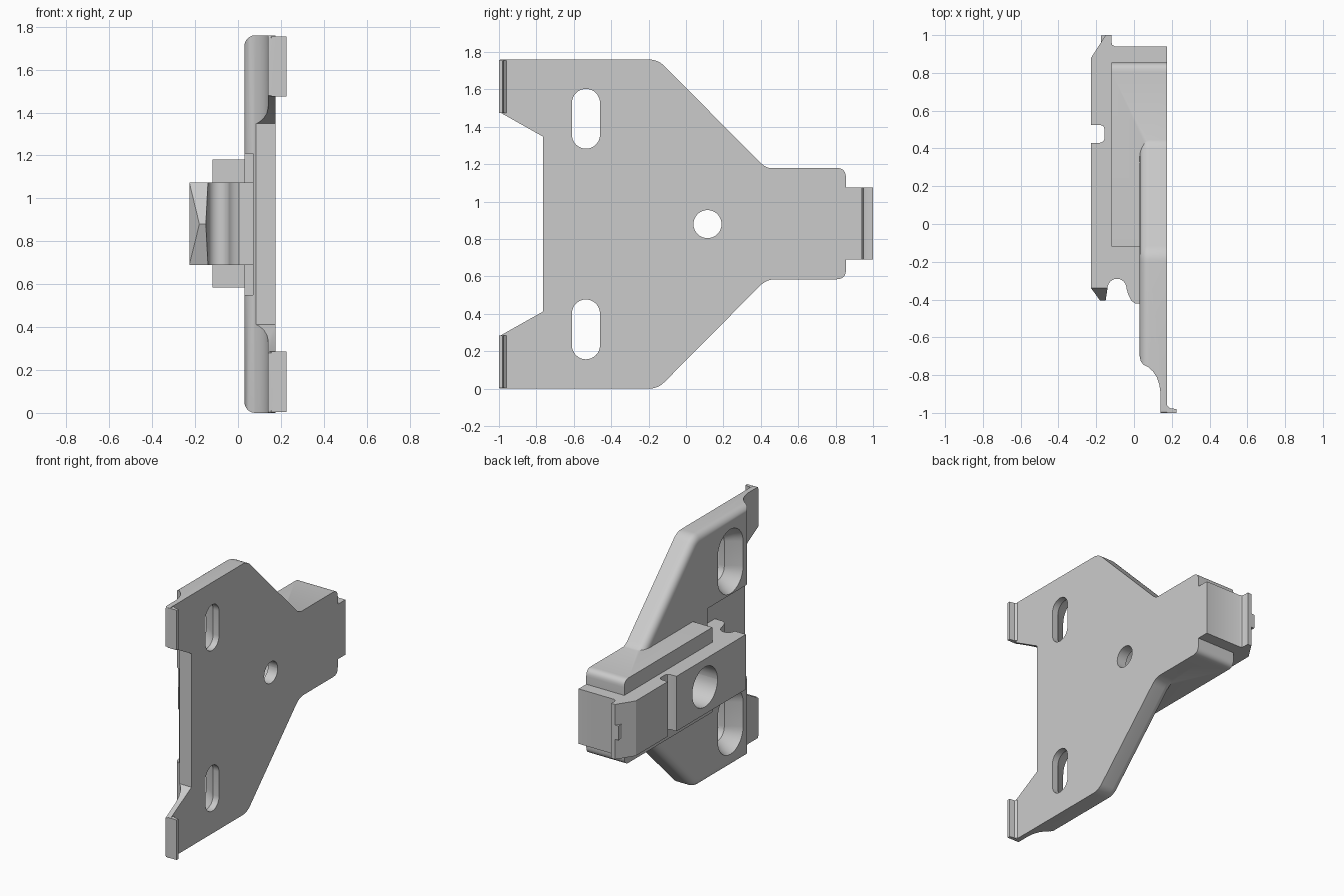
import bpy, bmesh, math
from mathutils import Vector

if "Cube" in bpy.data.objects:
    bpy.data.objects.remove(bpy.data.objects["Cube"])

MID = 0.88          # mirror height
BACK = 0.175        # flat back face


def finish(name, bm):
    bmesh.ops.recalc_face_normals(bm, faces=bm.faces)
    me = bpy.data.meshes.new(name)
    bm.to_mesh(me)
    bm.free()
    ob = bpy.data.objects.new(name, me)
    bpy.context.collection.objects.link(ob)
    return ob


def loft(name, rings, bevel=None):
    """Skin equal-length rings of 3D points; bevel = (edge test, width)."""
    bm = bmesh.new()
    vs = [[bm.verts.new(p) for p in r] for r in rings]
    n = len(vs[0])
    for a, b in zip(vs, vs[1:]):
        for i in range(n):
            bm.faces.new((a[i], a[(i + 1) % n], b[(i + 1) % n], b[i]))
    bm.faces.new(vs[0])
    bm.faces.new(vs[-1])
    bmesh.ops.recalc_face_normals(bm, faces=bm.faces)
    if bevel:
        es = [e for e in bm.edges if bevel[0](e)]
        bmesh.ops.bevel(bm, geom=es, offset=bevel[1], segments=6, profile=0.5, affect='EDGES')
    return finish(name, bm)


def prism_x(name, pts, x0, x1, bevel=None):
    return loft(name, [[(x, y, z) for y, z in pts] for x in (x0, x1)], bevel)


def prism_z(name, pts, z0, z1):
    return loft(name, [[(x, y, z) for x, y in pts] for z in (z0, z1)])


def box(name, x, y, z):
    return prism_x(name, [(y[0], z[0]), (y[1], z[0]), (y[1], z[1]), (y[0], z[1])], *x)


def rounded(corners, n=6):
    """Round each (y, z, setback) corner of a closed outline."""
    out = []
    for i, (y, z, d) in enumerate(corners):
        p = Vector((y, z))
        if d == 0:
            out.append(p)
            continue
        a = p + (Vector(corners[i - 1][:2]) - p).normalized() * d
        b = p + (Vector(corners[(i + 1) % len(corners)][:2]) - p).normalized() * d
        for k in range(n + 1):
            t = k / n
            out.append(a * (1 - t) ** 2 + p * 2 * t * (1 - t) + b * t * t)
    return out


def slot(name, y, z, half, sections):
    """Stadium-shaped cutter along x from (x, radius) sections."""
    rings = []
    for x, r in sections:
        ring = []
        for end in (1, -1):
            for k in range(17):
                a = math.pi * k / 16 + (0 if end == 1 else math.pi)
                off = 1e-4 if half == 0 else half
                ring.append((x, y + r * math.cos(a), z + end * off + r * math.sin(a)))
        rings.append(ring)
    return loft(name, rings)


def combine(ob, other, op):
    m = ob.modifiers.new(op, 'BOOLEAN')
    m.operation, m.object, m.solver = op, other, 'EXACT'
    bpy.context.view_layer.objects.active = ob
    bpy.ops.object.modifier_apply(modifier=m.name)
    bpy.data.objects.remove(other, do_unlink=True)


# Wing plate: outline mirrored about the mid height, rounded front rim
half = [(0.70, 0.585, 0), (0.43, 0.585, 0.05), (-0.15, 0.0, 0.05),
        (-1.0, 0.0, 0.012), (-1.0, 0.28, 0), (-0.765, 0.412, 0)]
outline = rounded(half + [(y, 2 * MID - z, d) for y, z, d in reversed(half)])


def rim(e):
    a, b = (v.co for v in e.verts)
    m = (a + b) / 2
    inner = m.y < -0.74 and 0.2 < m.z < 1.56
    return a.x < 0.04 and b.x < 0.04 and not inner and -0.99 < m.y < 0.69


plate = prism_x("mounting_plate", outline, 0.03, BACK, (rim, 0.05))

# Curved step down to the thin lip
step = [(-0.1, -0.70), (0.03, -0.70), (0.035, -0.725), (0.05, -0.745), (0.075, -0.757),
        (0.10, -0.78), (0.12, -0.81), (0.134, -0.85), (0.14, -0.89), (0.14, -1.1), (-0.1, -1.1)]
combine(plate, prism_z("step_cut", step, -0.1, 1.9), 'DIFFERENCE')

# Shallow central channel
combine(plate, box("channel_cut", (-0.1, 0.07), (-0.9, -0.28), (0.55, 1.21)), 'DIFFERENCE')

# Countersunk screw slots and bent lip hooks, top and bottom
hook = [(0.14, -0.97), (0.14, -0.985), (0.155, -1.0), (0.225, -1.0), (0.225, -0.98),
        (0.19, -0.975), (0.175, -0.96)]
for s in (-1, 1):
    combine(plate, slot("slot_cut", -0.535, MID + s * 0.563, 0.085,
                        [(0.0, 0.15), (0.03, 0.14), (0.08, 0.115), (0.13, 0.075), (0.3, 0.075)]),
            'DIFFERENCE')
    z = sorted((MID + s * 0.595, MID + s * 0.875))
    combine(plate, prism_z("hook", hook, *z), 'UNION')

# Wide block behind the arm
block = rounded([(-0.12, 0.585, 0), (0.855, 0.585, 0.05), (0.855, 1.18, 0.05), (-0.12, 1.18, 0)])
combine(plate, prism_x("block", block, -0.12, BACK), 'UNION')

# Narrow arm: side profile with groove, end ridge and arched notch
arch = [(-0.09 - 0.05 * math.cos(a), -0.34 + 0.05 * math.sin(a))
        for a in (math.pi * k / 12 for k in range(13))]
arm = [(BACK, 0.94), (-0.10, 0.94), (-0.115, 0.948), (-0.12, 0.965), (-0.12, 1.0), (-0.15, 1.0),
       (-0.227, 0.88), (-0.227, 0.525), (-0.18, 0.525), (-0.162, 0.518), (-0.155, 0.50),
       (-0.155, 0.455), (-0.162, 0.437), (-0.18, 0.43), (-0.227, 0.43), (-0.227, -0.34)]
arm += arch + [(-0.03, -0.375), (-0.015, -0.405), (0.005, -0.42), (0.12, -0.42), (0.12, 0.5), (BACK, 0.5)]
combine(plate, prism_z("arm", arm, 0.69, 1.075), 'UNION')

# Faceted nose of the arm and small end tooth
bm = bmesh.new()
for x in (-0.227, -0.14):
    for z in (0.69, 1.075):
        for y in (-0.33, -0.34):
            bm.verts.new((x, y, z))
for x in (-0.18, -0.15):
    bm.verts.new((x, -0.405, MID))
bmesh.ops.convex_hull(bm, input=bm.verts)
combine(plate, finish("nose", bm), 'UNION')
combine(plate, box("tooth", (-0.175, -0.13), (0.93, 0.999), (0.83, 0.93)), 'UNION')

# Stepped bolt hole through arm and plate
combine(plate, slot("bolt_cut", 0.115, MID, 0,
                    [(-0.3, 0.14), (0.1, 0.14), (0.101, 0.075), (0.3, 0.075)]), 'DIFFERENCE')

bpy.ops.object.select_all(action='DESELECT')
plate.select_set(True)
bpy.context.view_layer.objects.active = plate
bpy.ops.object.shade_smooth_by_angle(angle=math.radians(30))
